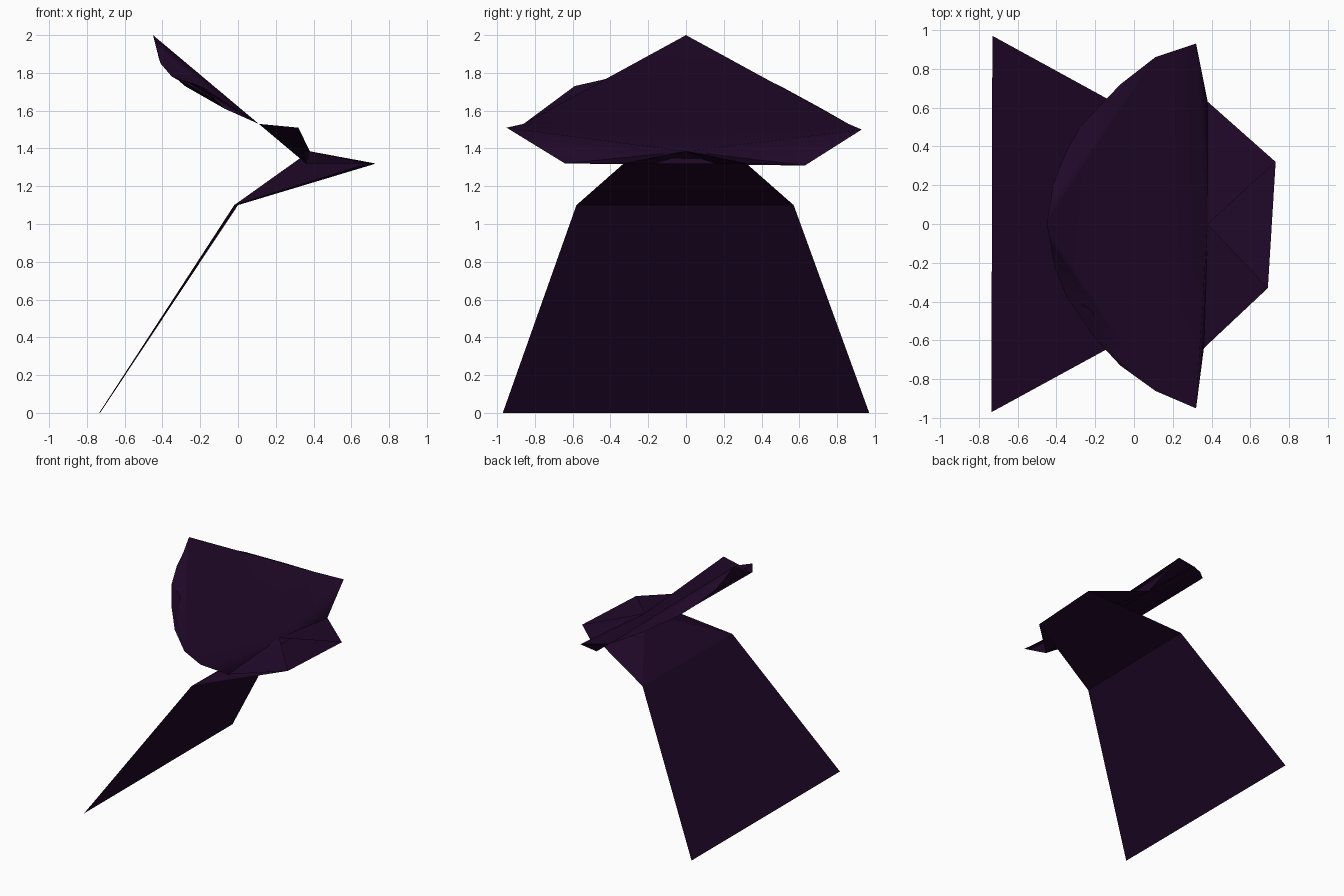
import bpy, bmesh

if "Cube" in bpy.data.objects:
    bpy.data.objects.remove(bpy.data.objects["Cube"])

# One dark purple cloth
cloth = bpy.data.materials.new("dark purple cloth")
cloth.diffuse_color = (0.014, 0.0024, 0.021, 1.0)
cloth.use_nodes = True
cloth.node_tree.nodes["Principled BSDF"].inputs["Base Color"].default_value = cloth.diffuse_color


def sheet(name, faces, smooth=False):
    """Single-layer cloth object from a list of polygons, welded along shared points."""
    bm = bmesh.new()
    for face in faces:
        bm.faces.new([bm.verts.new(p) for p in face])
    bmesh.ops.remove_doubles(bm, verts=bm.verts, dist=0.0005)
    bmesh.ops.recalc_face_normals(bm, faces=bm.faces)
    for f in bm.faces:
        f.smooth = smooth
    mesh = bpy.data.meshes.new(name)
    bm.to_mesh(mesh)
    bm.free()
    mesh.materials.append(cloth)
    ob = bpy.data.objects.new(name, mesh)
    bpy.context.collection.objects.link(ob)
    return ob


# Shared points (left = +y, right = -y)
hem_l, hem_r = (-0.73, 0.97, 0.0), (-0.735, -0.97, 0.0)
back_l, back_r = (0.0, 0.57, 1.1), (-0.02, -0.58, 1.1)
front_l, front_r = (0.73, 0.32, 1.32), (0.69, -0.33, 1.32)
neck_l, neck_r = (0.38, 0.63, 1.31), (0.36, -0.64, 1.32)
peak = (0.38, 0.0, 1.385)
tip = (-0.45, 0.0, 2.0)

# Hanging cape
sheet("cape_back", [(hem_l, hem_r, back_r, back_l)])

# Shoulder tent, open at the front, with wings out to the collar ends
sheet("shoulder_cover", [
    (back_l, back_r, front_r, front_l),
    (back_l, back_r, peak),
    (back_l, peak, front_l),
    (back_r, front_r, peak),
])
sheet("shoulder_wings", [(peak, neck_l, front_l), (peak, front_r, neck_r)])

# Flared collar: rim from the tip down to each crease, then the horn and neck end
crease_l, crease_r = (0.11, 0.86, 1.53), (0.11, -0.86, 1.53)
horn_l, horn_r = (0.32, 0.93, 1.5), (0.32, -0.95, 1.51)
rim_l = [tip, (-0.43, 0.12, 1.925), (-0.42, 0.2, 1.88), (-0.35, 0.37, 1.79),
         (-0.28, 0.5, 1.73), (-0.07, 0.72, 1.61), crease_l]
rim_r = [tip, (-0.43, -0.1, 1.92), (-0.41, -0.22, 1.85), (-0.35, -0.37, 1.78),
         (-0.2, -0.59, 1.73), (-0.07, -0.73, 1.61), crease_r]

# Outer layer: bands bridging the two rims
outer = [(rim_l[i], rim_l[i + 1], rim_r[i + 1], rim_r[i]) for i in range(1, 6)]
outer += [(tip, rim_l[1], rim_r[1]), (crease_l, neck_l, neck_r, crease_r),
          (crease_l, horn_l, neck_l), (crease_r, neck_r, horn_r)]
sheet("collar_outside", outer, smooth=True)

# Inner lining: flat from tip to crease, then on to the shoulder peak
lining = [(tip, crease_l, crease_r), (peak, horn_l, crease_l),
          (peak, crease_l, crease_r), (peak, crease_r, horn_r),
          (peak, horn_r, neck_r), (peak, neck_l, horn_l)]
for rim in (rim_l, rim_r):
    for a, b in zip(rim[:-1], rim[1:-1]):
        lining.append((rim[-1], a, b))
sheet("collar_lining", lining, smooth=True)
